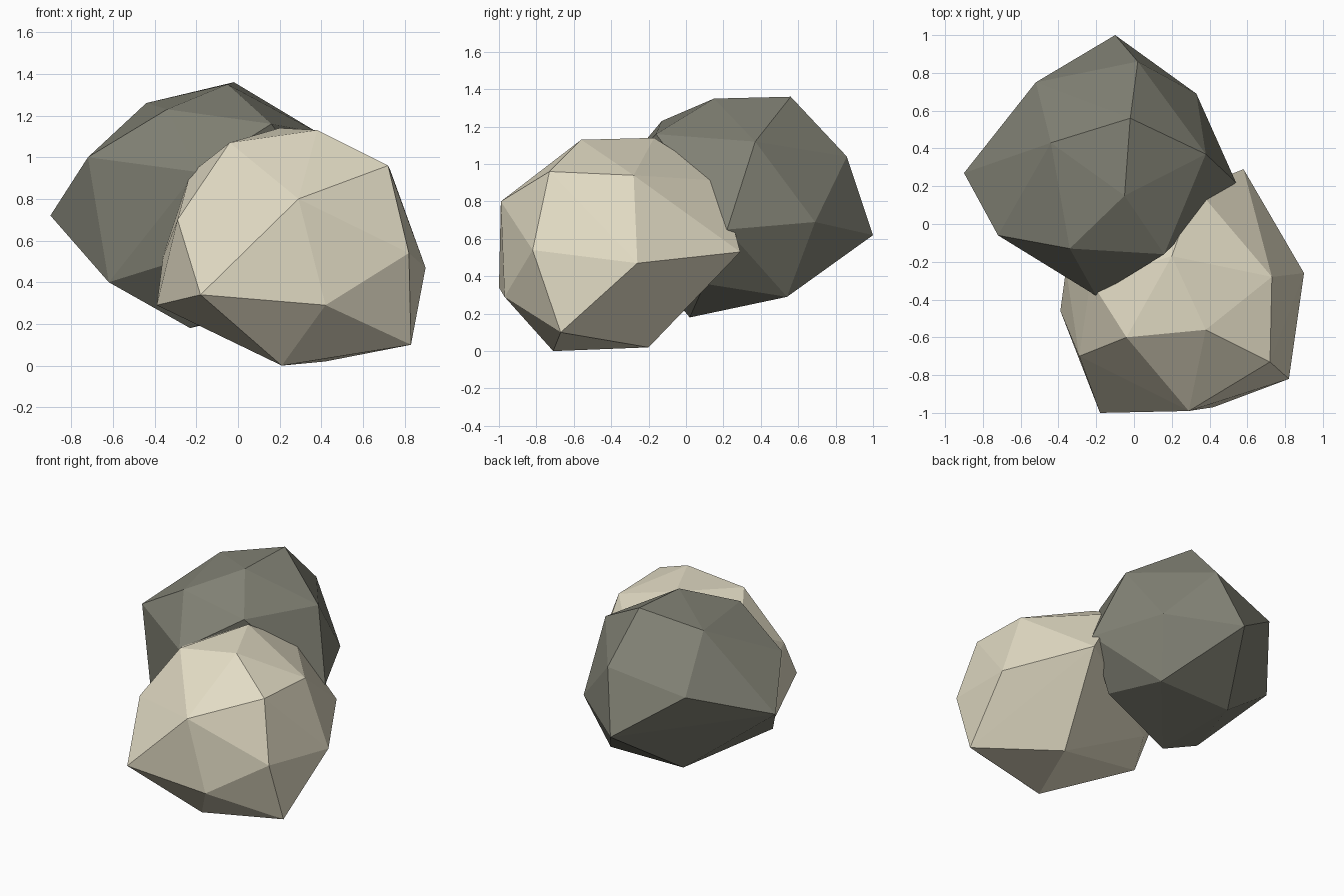
import bpy
import bmesh

cube = bpy.data.objects.get("Cube")
if cube:
    bpy.data.objects.remove(cube, do_unlink=True)


def make_material(name, colour):
    material = bpy.data.materials.new(name)
    material.use_nodes = True
    material.diffuse_color = (*colour, 1)
    shader = next(node for node in material.node_tree.nodes
                  if node.type == "BSDF_PRINCIPLED")
    shader.inputs["Base Color"].default_value = (*colour, 1)
    shader.inputs["Roughness"].default_value = 0.9
    return material


def make_boulder(name, material, **corner_groups):
    """Wrap a faceted stone skin around its corners, given in hundredths."""
    bm = bmesh.new()
    for corners in corner_groups.values():
        for corner in corners:
            bm.verts.new([value / 100 for value in corner])
    hull = bmesh.ops.convex_hull(bm, input=list(bm.verts))
    # Corners buried inside the skin are not part of the stone
    buried = {item for item in hull["geom_interior"] + hull["geom_unused"]
              if isinstance(item, bmesh.types.BMVert)}
    bmesh.ops.delete(bm, geom=list(buried), context="VERTS")
    bmesh.ops.recalc_face_normals(bm, faces=list(bm.faces))
    mesh = bpy.data.meshes.new(name)
    bm.to_mesh(mesh)
    bm.free()
    mesh.materials.append(material)
    boulder = bpy.data.objects.new(name, mesh)
    bpy.context.collection.objects.link(boulder)
    return boulder


pale_stone = make_material("pale sandy stone", (0.77, 0.72, 0.56))
dark_stone = make_material("dark grey stone", (0.22, 0.22, 0.176))

# Pale boulder resting on the ground at the front
make_boulder(
    "front_boulder", pale_stone,
    crown=[(38, -56, 113), (-4, -60, 107), (20, -17, 114)],
    shoulder=[(72, -73, 96), (73, -28, 94), (29, -99, 80),
              (-29, -70, 70), (33, 19, 91), (-23, -30, 92)],
    belly=[(82, -82, 54), (90, -26, 47), (58, 29, 53),
           (-36, -24, 52), (-25, -20, 38)],
    foot=[(-39, -46, 29), (-18, -100, 34), (42, -97, 29),
          (83, -67, 10), (21, -71, 0), (42, -20, 2)])

# Dark boulder leaning against it at the back
make_boulder(
    "rear_boulder", dark_stone,
    crown=[(-5, 15, 135), (-2, 56, 136), (-44, 43, 126), (-34, -13, 123)],
    shoulder=[(-72, -6, 100), (-52, 75, 92), (2, 86, 104),
              (38, 37, 112), (16, -16, 116), (-20, -38, 93)],
    belly=[(-90, 27, 72), (-10, 100, 62), (33, 69, 69),
           (54, 22, 65), (-30, -25, 50)],
    foot=[(-62, -10, 40), (-35, 53, 29), (22, 54, 29),
          (30, 10, 36), (-23, 2, 18)])
